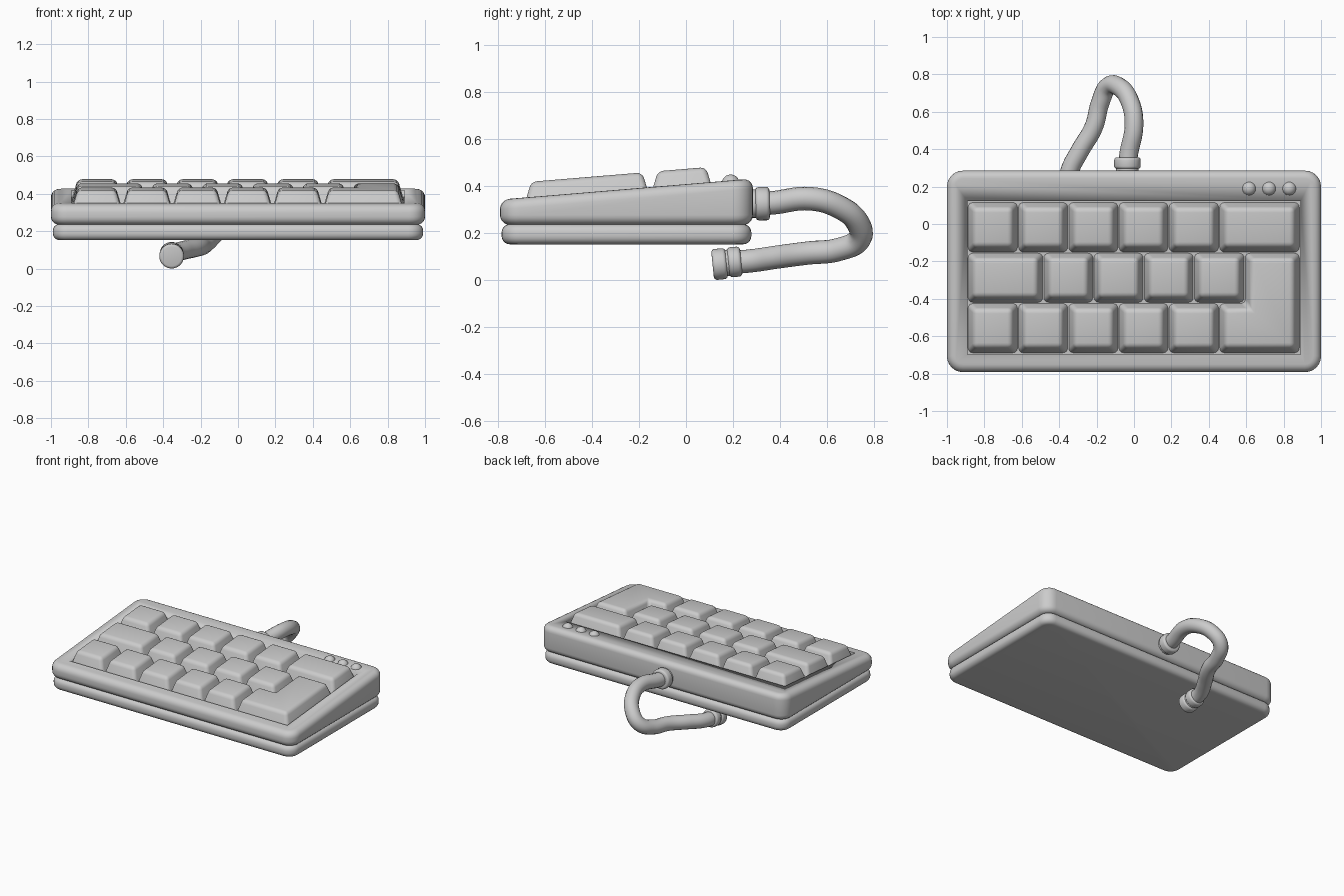
import bpy, bmesh
from mathutils import Vector

if "Cube" in bpy.data.objects:
    bpy.data.objects.remove(bpy.data.objects["Cube"])


def slope(y):
    # height of the tilted top surface of the case
    return 0.345 + 0.083 * (y + 0.76)


def inset(pts, d):
    # inset a counter-clockwise outline made of right-angled corners
    out = []
    for i, p in enumerate(pts):
        a, b = Vector(pts[i - 1]), Vector(pts[(i + 1) % len(pts)])
        p = Vector(p)
        e, f = (p - a).normalized(), (b - p).normalized()
        out.append(p + d * Vector((-e.y - f.y, e.x + f.x)))
    return out


def finish(name, bm, angle=0.7):
    bmesh.ops.recalc_face_normals(bm, faces=bm.faces[:])
    me = bpy.data.meshes.new(name)
    bm.to_mesh(me)
    bm.free()
    ob = bpy.data.objects.new(name, me)
    bpy.context.collection.objects.link(ob)
    smooth(ob, angle)
    return ob


def smooth(ob, angle=0.7):
    bpy.ops.object.select_all(action='DESELECT')
    ob.select_set(True)
    bpy.context.view_layer.objects.active = ob
    bpy.ops.object.shade_smooth_by_angle(angle=angle)


def prism(pts, zbot, ztop, taper=0.0):
    bm = bmesh.new()
    lo = [bm.verts.new((x, y, zbot(y))) for x, y in pts]
    hi = [bm.verts.new((x, y, ztop(y))) for x, y in inset(pts, taper)]
    bm.faces.new(lo[::-1])
    bm.faces.new(hi)
    n = len(pts)
    for i in range(n):
        j = (i + 1) % n
        bm.faces.new((lo[i], lo[j], hi[j], hi[i]))
    bm.normal_update()
    return bm


def bevel(bm, edges, w, seg):
    bmesh.ops.bevel(bm, geom=edges, offset=w, segments=seg, profile=0.5,
                    affect='EDGES', clamp_overlap=True)
    bm.normal_update()


def rect(x0, x1, y0, y1):
    return [(x0, y0), (x1, y0), (x1, y1), (x0, y1)]


def shell(name, outline, zbot, ztop, corner, edge):
    # box with rounded plan corners and softened rims
    bm = prism(outline, zbot, ztop)
    bevel(bm, [e for e in bm.edges
               if abs((e.verts[0].co - e.verts[1].co).normalized().z) > 0.9], corner, 6)
    bevel(bm, [e for e in bm.edges
               if sum(abs(f.normal.z) > 0.9 for f in e.link_faces) == 1], edge, 5)
    return finish(name, bm)


# Lower and upper case
shell("base_case", rect(-0.99, 0.99, -0.785, 0.278),
      lambda y: 0.152, lambda y: 0.238, 0.08, 0.036)
top = shell("upper_case", rect(-1, 1, -0.792, 0.285),
            lambda y: 0.235, slope, 0.085, 0.042)

# Key well cut into the upper case
well = finish("key_well_cutter", prism(rect(-0.89, 0.89, -0.697, 0.122),
              lambda y: slope(y) - 0.035, lambda y: slope(y) + 0.2))
well.hide_render = True
well.hide_viewport = True
cut = top.modifiers.new("key_well", 'BOOLEAN')
cut.operation = 'DIFFERENCE'
cut.object = well
cut.solver = 'EXACT'


# Tapered keys
def key(name, pts):
    bm = prism(inset(pts, 0.003), lambda y: slope(y) - 0.036,
               lambda y: slope(y) + 0.065, 0.03)
    low = set(bm.verts[:len(pts)])
    bevel(bm, [e for e in bm.edges if not all(v in low for v in e.verts)], 0.024, 4)
    finish(name, bm)


rows = [
    (-0.692, -0.422, [-0.89, -0.62, -0.352, -0.083, 0.185, 0.455]),
    (-0.422, -0.153, [-0.89, -0.485, -0.217, 0.052, 0.32, 0.592]),
    (-0.153, 0.118, [-0.89, -0.62, -0.352, -0.083, 0.185, 0.455, 0.887]),
]
for r, (y0, y1, xs) in enumerate(rows):
    for c in range(len(xs) - 1):
        key(f"key_{r + 1}_{c + 1}", rect(xs[c], xs[c + 1], y0, y1))
key("enter_key", [(0.455, -0.692), (0.887, -0.692), (0.887, -0.153),
                  (0.592, -0.153), (0.592, -0.422), (0.455, -0.422)])

# Indicator lamps
for i, x in enumerate((0.615, 0.722, 0.83)):
    bm = bmesh.new()
    bmesh.ops.create_uvsphere(bm, u_segments=24, v_segments=14, radius=0.038)
    bmesh.ops.translate(bm, verts=bm.verts, vec=(x, 0.19, 0.411))
    finish(f"indicator_lamp_{i + 1}", bm)

# Cable
path = [(-0.035, 0.25, 0.325), (-0.03, 0.36, 0.328), (0.0, 0.53, 0.346),
        (-0.02, 0.65, 0.312), (-0.075, 0.73, 0.245), (-0.135, 0.738, 0.175),
        (-0.18, 0.65, 0.13), (-0.215, 0.52, 0.115), (-0.29, 0.39, 0.098),
        (-0.345, 0.28, 0.082), (-0.355, 0.2, 0.075), (-0.355, 0.13, 0.069)]
cu = bpy.data.curves.new("cable", 'CURVE')
cu.dimensions = '3D'
cu.bevel_depth = 0.05
cu.bevel_resolution = 6
cu.resolution_u = 8
cu.use_fill_caps = True
sp = cu.splines.new('BEZIER')
sp.bezier_points.add(len(path) - 1)
for bp, co in zip(sp.bezier_points, path):
    bp.co = co
    bp.handle_left_type = bp.handle_right_type = 'AUTO'
cable = bpy.data.objects.new("cable", cu)
bpy.context.collection.objects.link(cable)
bpy.ops.object.select_all(action='DESELECT')
cable.select_set(True)
bpy.context.view_layer.objects.active = cable
bpy.ops.object.convert(target='MESH')
smooth(bpy.context.object)


# Collars on the cable
def collar(name, pos, axis, r, length):
    bm = bmesh.new()
    bmesh.ops.create_cone(bm, cap_ends=True, segments=32, radius1=r, radius2=r, depth=length)
    bevel(bm, [e for e in bm.edges if abs(e.verts[0].co.z - e.verts[1].co.z) < 1e-4], 0.014, 3)
    rot = Vector((0, 0, 1)).rotation_difference(Vector(axis)).to_matrix()
    bmesh.ops.rotate(bm, verts=bm.verts, matrix=rot)
    bmesh.ops.translate(bm, verts=bm.verts, vec=pos)
    finish(name, bm)


collar("cable_inlet", (-0.035, 0.285, 0.325), (0, 1, 0), 0.06, 0.06)
collar("cable_inlet_collar", (-0.035, 0.326, 0.325), (0, 1, 0.02), 0.071, 0.06)
collar("plug_collar", (-0.355, 0.207, 0.077), (0, 1, 0.1), 0.064, 0.056)
collar("plug_neck", (-0.355, 0.175, 0.073), (0, 1, 0.1), 0.056, 0.06)
collar("plug_tip", (-0.355, 0.143, 0.068), (0, 1, 0.1), 0.066, 0.06)
